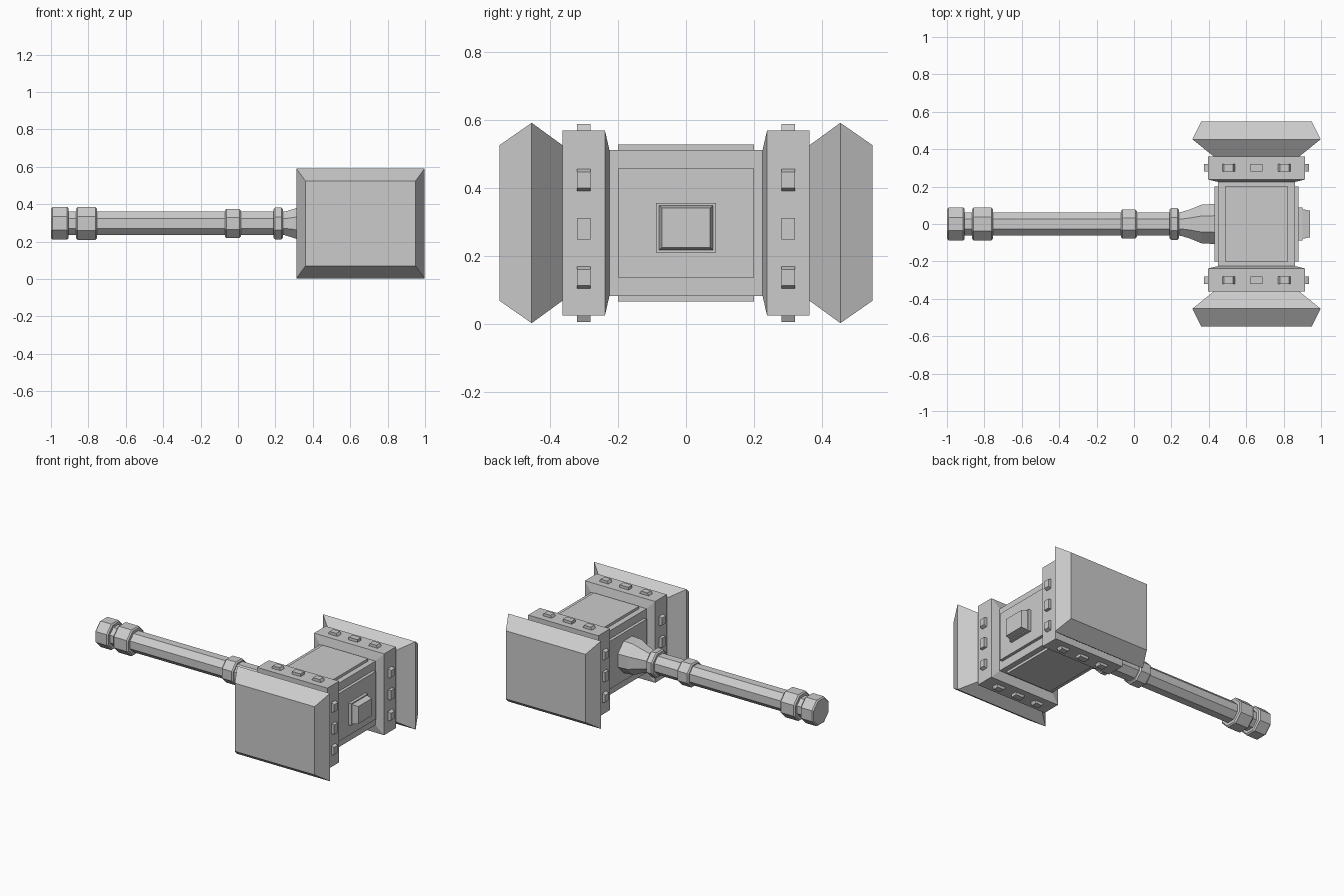
import bpy, bmesh
from mathutils import Vector

cube = bpy.data.objects.get("Cube")
if cube:
    bpy.data.objects.remove(cube, do_unlink=True)

stone = bpy.data.materials.new("plain_grey")
stone.use_nodes = True
stone.diffuse_color = (0.6, 0.6, 0.6, 1)
stone.node_tree.nodes["Principled BSDF"].inputs["Base Color"].default_value = (0.6, 0.6, 0.6, 1)

SQUARE = [(1, 1), (-1, 1), (-1, -1), (1, -1)]
K = 0.414
OCTAGON = [(1, K), (K, 1), (-K, 1), (-1, K), (-1, -K), (-K, -1), (K, -1), (1, -K)]
CX, CZ = 0.655, 0.297


def loft(name, outline, axis, centre, stations):
    """Skin an outline along an axis; stations are (offset, half_u, half_v)."""
    bm = bmesh.new()
    rings = []
    for t, hu, hv in stations:
        ring = []
        for u, v in outline:
            p = [u * hu, v * hv]
            p.insert(axis, t)
            ring.append(bm.verts.new(Vector(p) + Vector(centre)))
        rings.append(ring)
    n = len(outline)
    for a, b in zip(rings, rings[1:]):
        for i in range(n):
            j = (i + 1) % n
            bm.faces.new((a[i], a[j], b[j], b[i]))
    bm.faces.new(rings[0])
    bm.faces.new(rings[-1])
    bmesh.ops.recalc_face_normals(bm, faces=bm.faces)
    mesh = bpy.data.meshes.new(name)
    bm.to_mesh(mesh)
    bm.free()
    mesh.materials.append(stone)
    obj = bpy.data.objects.new(name, mesh)
    bpy.context.collection.objects.link(obj)
    return obj


def handle_part(name, stations):
    return loft(name, OCTAGON, 0, (0, 0, CZ), [(x, r, r) for x, r in stations])


def band(name, x0, x1, r, c=0.008):
    """Octagonal ring with small chamfers at both ends."""
    return handle_part(name, [(x0, r - c), (x0 + c, r), (x1 - c, r), (x1, r - c)])


# Handle, its rings and the flared neck
handle_part("handle_shaft", [(-0.95, 0.0625), (0.25, 0.0625)])
band("pommel", -1.0, -0.905, 0.087)
band("pommel_ring", -0.865, -0.755, 0.088)
band("grip_ring", -0.07, 0.015, 0.078)
band("neck_ring", 0.19, 0.24, 0.085)
handle_part("handle_neck", [(0.23, 0.062), (0.25, 0.063), (0.30, 0.078),
                            (0.36, 0.103), (0.45, 0.108)])

# Hammer core and its raised panels
centre = (CX, 0, CZ)
loft("head_core", SQUARE, 1, centre, [(-0.23, 0.205, 0.214), (0.23, 0.205, 0.214)])
loft("panel_top_bottom", SQUARE, 2, centre, [(-0.231, 0.168, 0.2), (0.231, 0.168, 0.2)])
loft("panel_front_back", SQUARE, 0, centre, [(-0.225, 0.2, 0.16), (0.225, 0.2, 0.16)])

# Stepped boss on the end of the head
boss = (CX, 0, 0.283)
loft("boss_base", SQUARE, 0, boss, [(0.2, 0.088, 0.073), (0.245, 0.088, 0.073)])
loft("boss_block", SQUARE, 0, boss, [(0.24, 0.081, 0.067), (0.285, 0.071, 0.058)])

# Collars, striking caps and studs on both ends
for s, side in ((-1, "front"), (1, "back")):
    loft(side + "_collar", SQUARE, 1, centre,
         [(s * 0.225, 0.206, 0.215), (s * 0.238, 0.26, 0.272), (s * 0.362, 0.26, 0.272)])
    loft(side + "_striking_cap", SQUARE, 1, centre,
         [(s * 0.358, 0.225, 0.225), (s * 0.453, 0.343, 0.294), (s * 0.548, 0.295, 0.228)])
    for i in (-1, 0, 1):
        tip = 0.024 if i else 0.032
        for d in (-1, 1):
            loft(side + "_stud", SQUARE, 2, (CX + 0.149 * i, s * 0.3, CZ),
                 [(d * 0.26, 0.033, 0.02), (d * 0.273, 0.033, 0.02), (d * 0.29, tip, 0.02)])
            loft(side + "_side_stud", SQUARE, 0, (CX, s * 0.3, 0.28 + 0.143 * i),
                 [(d * 0.25, 0.02, 0.032), (d * 0.262, 0.02, 0.032), (d * 0.281, 0.02, tip)])
